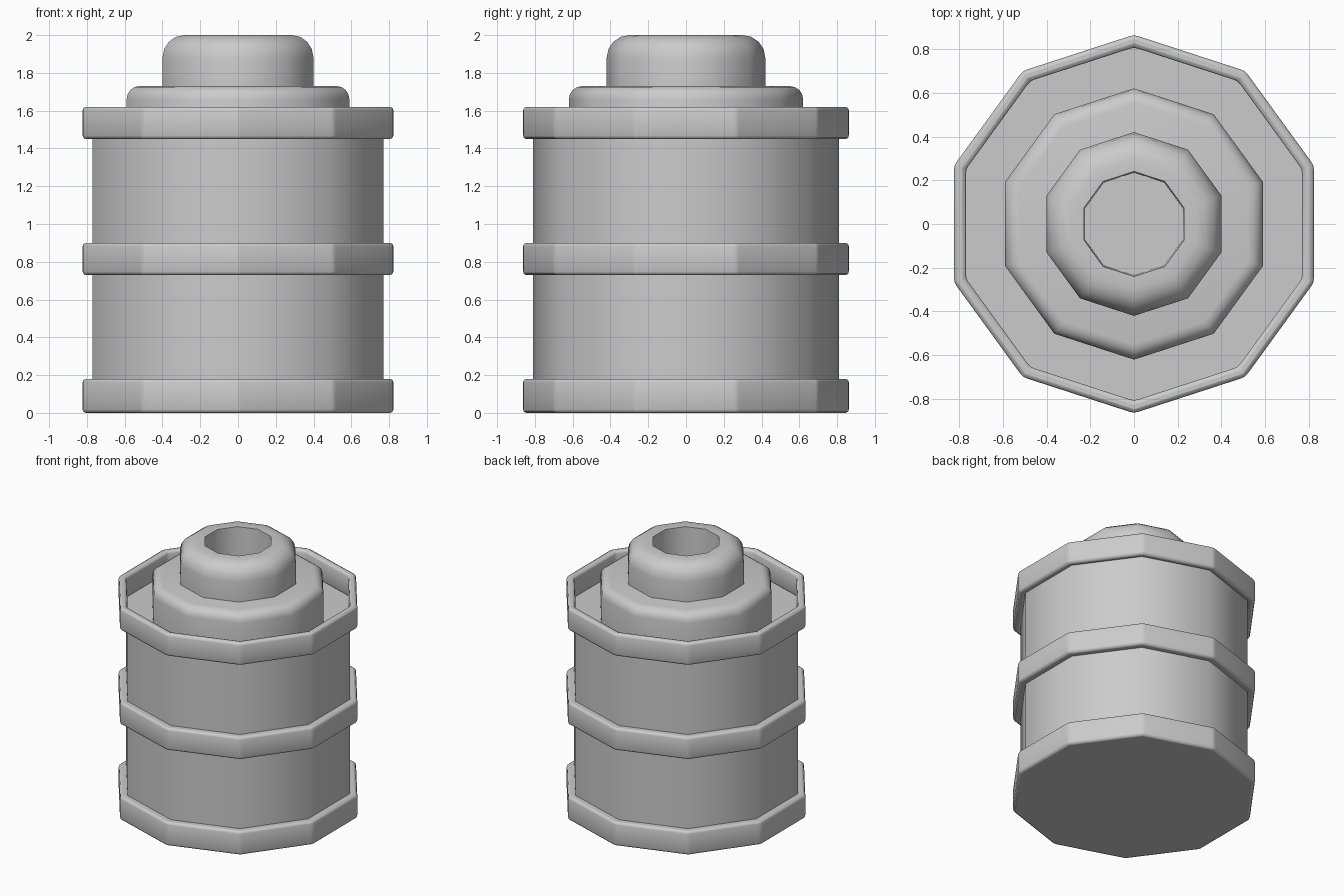
import bpy, bmesh, math

if "Cube" in bpy.data.objects:
    bpy.data.objects.remove(bpy.data.objects["Cube"])

SIDES = 10


def lathe(name, profile, closed=False, angle=50):
    """Revolve (radius, z) points into a ten-sided solid, a corner on the y axis."""
    bm = bmesh.new()
    rings = []
    for r, z in profile:
        ring = []
        for i in range(SIDES):
            a = math.pi / 2 + i * math.tau / SIDES
            ring.append(bm.verts.new((r * math.cos(a), r * math.sin(a), z)))
        rings.append(ring)
    pairs = list(zip(rings, rings[1:]))
    if closed:
        pairs.append((rings[-1], rings[0]))
    else:
        bm.faces.new(rings[0])
        bm.faces.new(rings[-1])
    for lo, hi in pairs:
        for i in range(SIDES):
            j = (i + 1) % SIDES
            bm.faces.new((lo[i], lo[j], hi[j], hi[i]))
    bmesh.ops.recalc_face_normals(bm, faces=bm.faces)
    mesh = bpy.data.meshes.new(name)
    bm.to_mesh(mesh)
    bm.free()
    ob = bpy.data.objects.new(name, mesh)
    bpy.context.collection.objects.link(ob)
    bpy.ops.object.select_all(action='DESELECT')
    ob.select_set(True)
    bpy.context.view_layer.objects.active = ob
    bpy.ops.object.shade_smooth_by_angle(angle=math.radians(angle))
    return ob


def rounded(r, z, size, steps=4):
    """Quarter-round profile corner ending at the outer radius r and top z."""
    return [(r - size + size * math.cos(t), z - size + size * math.sin(t))
            for t in (k * math.pi / 2 / steps for k in range(steps + 1))]


# Main drum; its top is the recessed floor inside the upper rim
lathe("drum_body", [(0.81, 0.02), (0.81, 1.46)])

# Solid foot band, middle band and open upper rim
foot = lathe("foot_band", [(0.865, 0.0), (0.865, 0.18)])
middle = lathe("middle_band", [(0.78, 0.73), (0.865, 0.73), (0.865, 0.9), (0.78, 0.9)], True)
rim = lathe("upper_rim", [(0.808, 1.45), (0.865, 1.45), (0.865, 1.62), (0.808, 1.62)], True)
for band in (foot, middle, rim):
    bevel = band.modifiers.new("soft_edges", 'BEVEL')
    bevel.width = 0.018
    bevel.segments = 2
    bevel.limit_method = 'ANGLE'
    bevel.angle_limit = math.radians(30)

# Stepped shoulder on the recessed floor
lathe("shoulder", [(0.62, 1.45)] + rounded(0.62, 1.73, 0.07))

# Neck with rounded lip and a hollow mouth
lathe("neck", [(0.42, 1.72)] + rounded(0.42, 2.0, 0.12)
      + [(0.24, 2.0), (0.235, 1.76)], angle=60)
